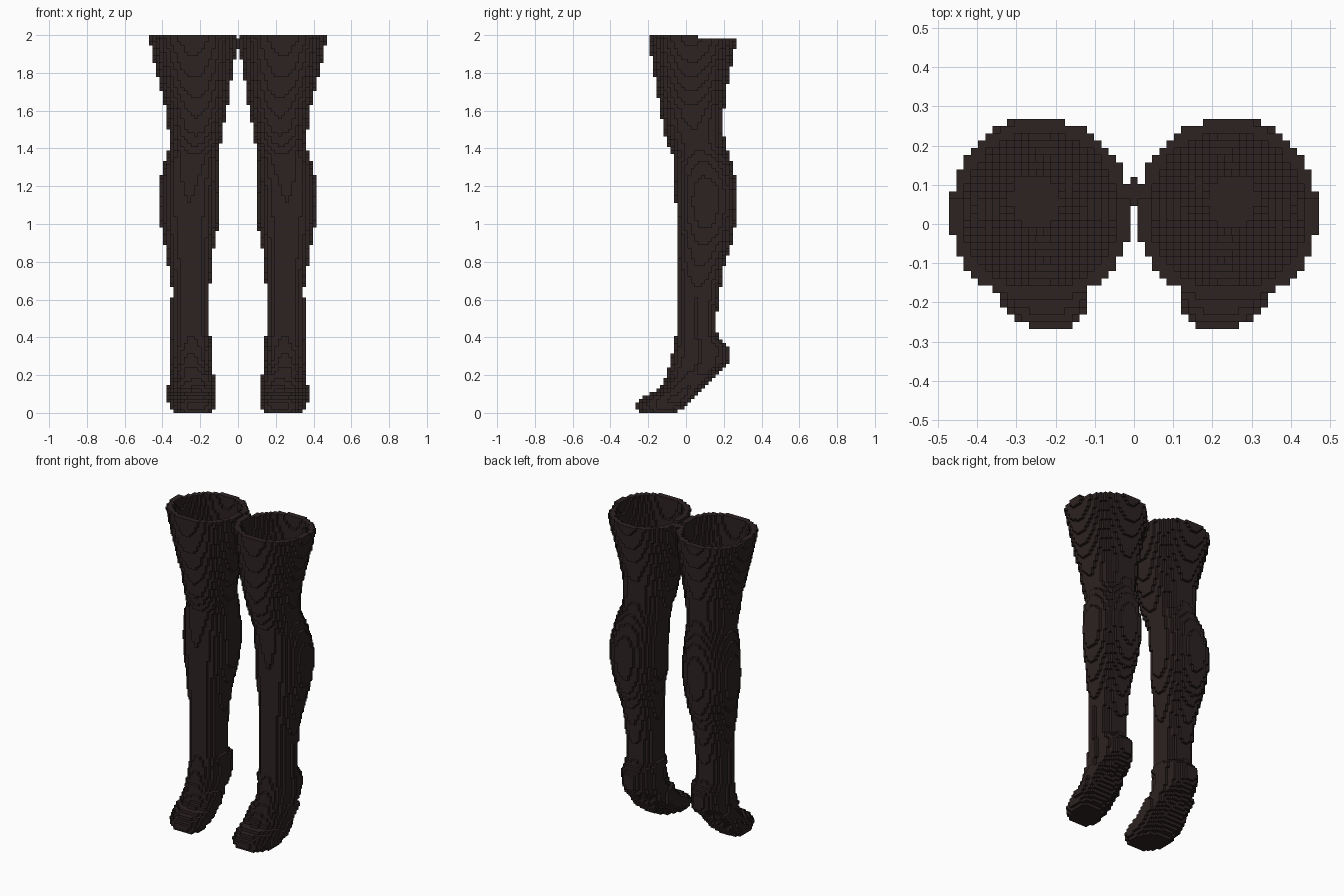
import bpy
import bmesh

cube = bpy.data.objects.get("Cube")
if cube:
    bpy.data.objects.remove(cube, do_unlink=True)

H = 2 / 108          # block size
WALL = 0.034         # fabric thickness
FLOOR = 0.30         # the hollow ends here, the foot below is solid

mat = bpy.data.materials.new("dark brown fabric")
COLOUR = (0.026, 0.016, 0.016, 1)
mat.diffuse_color = COLOUR
mat.use_nodes = True
bsdf = mat.node_tree.nodes["Principled BSDF"]
bsdf.inputs["Base Color"].default_value = COLOUR
bsdf.inputs["Roughness"].default_value = 0.9

# Left leg outline across: height, inner x, outer x
WIDTH = [(0, .155, .335), (.03, .13, .355), (.06, .118, .368), (.12, .118, .368),
         (.18, .13, .365), (.22, .14, .352), (.34, .145, .352), (.38, .132, .352),
         (.42, .15, .352), (.67, .15, .352), (.76, .142, .368), (.87, .13, .385),
         (1.0, .105, .412), (1.1, .098, .423), (1.2, .098, .418), (1.31, .098, .395),
         (1.4, .098, .365), (1.5, .08, .37), (1.6, .06, .382), (1.7, .045, .408),
         (1.8, .03, .432), (1.9, .014, .455), (2.0, .008, .474)]

# Leg outline in depth: height, front y, back y
DEPTH = [(0, -.25, -.06), (.025, -.268, -.02), (.05, -.268, .02), (.07, -.25, .04),
         (.10, -.20, .065), (.12, -.15, .08), (.15, -.122, .105), (.20, -.105, .155),
         (.23, -.10, .195), (.27, -.085, .228), (.34, -.07, .23), (.37, -.062, .212),
         (.41, -.055, .168), (.5, -.052, .163), (.6, -.052, .175), (.7, -.052, .19),
         (.8, -.052, .208), (.9, -.052, .243), (1.0, -.053, .262), (1.1, -.055, .27),
         (1.2, -.058, .268), (1.3, -.066, .252), (1.36, -.072, .232), (1.42, -.095, .21),
         (1.5, -.12, .20), (1.6, -.135, .202), (1.7, -.155, .215), (1.8, -.172, .235),
         (1.9, -.187, .255), (2.0, -.20, .27)]


def sample(table, z):
    """Interpolate a low and high limit at height z."""
    for (z0, a0, b0), (z1, a1, b1) in zip(table, table[1:]):
        if z <= z1:
            t = (z - z0) / (z1 - z0)
            return a0 + (a1 - a0) * t, b0 + (b1 - b0) * t
    return table[-1][1:]


def leg_cells():
    """Blocks of the left stocking, as integer grid positions."""
    cells = set()
    for k in range(108):
        z = (k + .5) * H
        x0, x1 = sample(WIDTH, z)
        y0, y1 = sample(DEPTH, z)
        cx, cy, rx, ry = (x0 + x1) / 2, (y0 + y1) / 2, (x1 - x0) / 2, (y1 - y0) / 2
        power = 2.4 if z < .2 else 2.1
        skew = .2 if z < .2 else 0        # toes turn slightly inward
        for i in range(1, 26):
            for j in range(-14, 15):
                y = j * H - cy
                x = i * H - cx - skew * y
                if abs(x / rx) ** power + abs(y / ry) ** power > 1:
                    continue
                if z > FLOOR and abs(x / (rx - WALL)) ** power + abs(y / (ry - WALL)) ** power < 1:
                    continue
                if k == 107 and j >= 4:   # rim is one block lower at the back
                    continue
                cells.add((i, j, k))
    return cells


# Corner offsets of each block face, keyed by outward direction
FACES = {
    (1, 0, 0): [(1, 0, 0), (1, 1, 0), (1, 1, 1), (1, 0, 1)],
    (-1, 0, 0): [(0, 0, 0), (0, 0, 1), (0, 1, 1), (0, 1, 0)],
    (0, 1, 0): [(0, 1, 0), (0, 1, 1), (1, 1, 1), (1, 1, 0)],
    (0, -1, 0): [(0, 0, 0), (1, 0, 0), (1, 0, 1), (0, 0, 1)],
    (0, 0, 1): [(0, 0, 1), (1, 0, 1), (1, 1, 1), (0, 1, 1)],
    (0, 0, -1): [(0, 0, 0), (0, 1, 0), (1, 1, 0), (1, 0, 0)],
}


def build_blocks(name, cells):
    """Make one object from the exposed faces of a set of blocks."""
    bm = bmesh.new()
    verts = {}

    def corner(p):
        if p not in verts:
            verts[p] = bm.verts.new(((p[0] - .5) * H, (p[1] - .5) * H, p[2] * H))
        return verts[p]

    for i, j, k in sorted(cells):
        for (dx, dy, dz), corners in FACES.items():
            if (i + dx, j + dy, k + dz) not in cells:
                bm.faces.new([corner((i + a, j + b, k + c)) for a, b, c in corners])
    mesh = bpy.data.meshes.new(name)
    bm.to_mesh(mesh)
    bm.free()
    mesh.materials.append(mat)
    obj = bpy.data.objects.new(name, mesh)
    bpy.context.collection.objects.link(obj)


# Pair of stockings, mirrored across the middle
left = leg_cells()
build_blocks("left_stocking", left)
build_blocks("right_stocking", {(-i, j, k) for i, j, k in left})

# Small join between the two upper rims
build_blocks("rim_join", {(0, j, k) for j in range(3, 7) for k in range(104, 107)})
